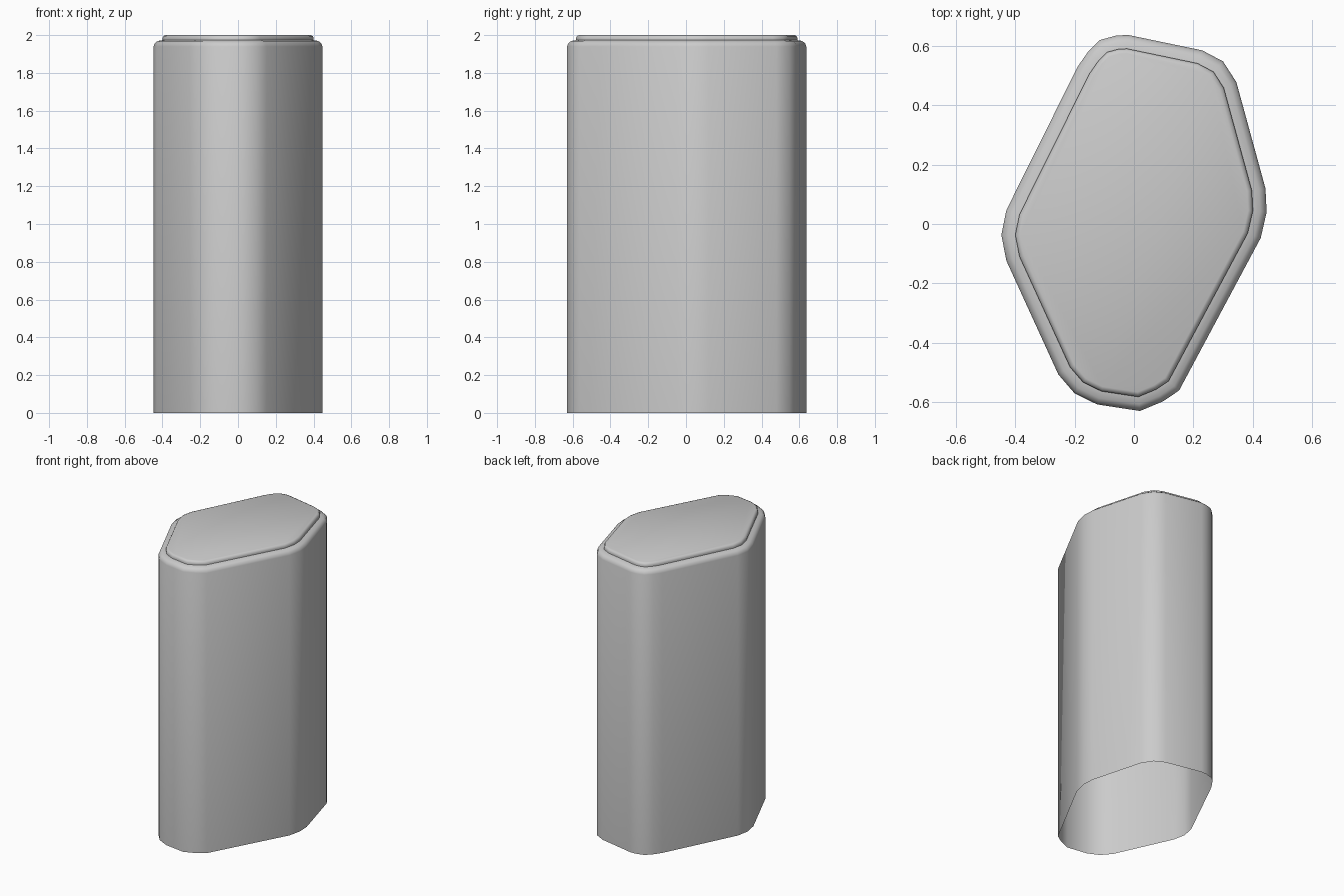
import bpy
import bmesh
from mathutils import Vector
from math import radians

cube = bpy.data.objects.get("Cube")
if cube:
    bpy.data.objects.remove(cube, do_unlink=True)

# Single flat grey
grey = bpy.data.materials.new("plain grey")
grey.use_nodes = True
colour = (0.6, 0.6, 0.6, 1.0)
grey.diffuse_color = colour
grey.node_tree.nodes["Principled BSDF"].inputs["Base Color"].default_value = colour

# Rounded irregular hexagon footprint, counter-clockwise from the front
outline = [Vector(p) for p in (
    (0.02, -0.63), (0.097, -0.598), (0.152, -0.561),
    (0.427, -0.047), (0.447, 0.04), (0.443, 0.12),
    (0.345, 0.478), (0.30, 0.548), (0.23, 0.585),
    (-0.02, 0.637), (-0.06, 0.635), (-0.115, 0.62), (-0.155, 0.58), (-0.19, 0.53),
    (-0.43, 0.047), (-0.447, -0.037), (-0.43, -0.124),
    (-0.255, -0.507), (-0.20, -0.571), (-0.124, -0.608))]


def inset(points, distance):
    """Move every edge of the footprint inward by the same distance."""
    result = []
    for i, point in enumerate(points):
        before = (point - points[i - 1]).normalized()
        after = (points[(i + 1) % len(points)] - point).normalized()
        n1 = Vector((-before.y, before.x))
        n2 = Vector((-after.y, after.x))
        result.append(point + (n1 + n2) * distance / (1 + n1.dot(n2)))
    return result


def build_shell(name, profile, capped):
    """Stack inset copies of the footprint along an (inset, height) profile."""
    bm = bmesh.new()
    rings = [[bm.verts.new((p.x, p.y, height)) for p in inset(outline, distance)]
             for distance, height in profile]
    count = len(outline)
    for low, high in zip(rings, rings[1:]):
        for i in range(count):
            j = (i + 1) % count
            bm.faces.new((low[i], low[j], high[j], high[i]))
    if capped:
        bm.faces.new(rings[-1])
    mesh = bpy.data.meshes.new(name)
    bm.to_mesh(mesh)
    bm.free()
    mesh.materials.append(grey)
    obj = bpy.data.objects.new(name, mesh)
    bpy.context.collection.objects.link(obj)
    bpy.ops.object.select_all(action='DESELECT')
    obj.select_set(True)
    bpy.context.view_layer.objects.active = obj
    bpy.ops.object.shade_smooth_by_angle(angle=radians(45))
    return obj


# Open-bottomed body with a rounded shoulder
build_shell("body", [(0, 0), (0, 1.94), (0.007, 1.958), (0.022, 1.969), (0.046, 1.973)], False)

# Slightly raised lid with a rounded rim
build_shell("raised_lid", [(0.046, 1.973), (0.046, 1.984), (0.051, 1.995), (0.062, 2.0)], True)
